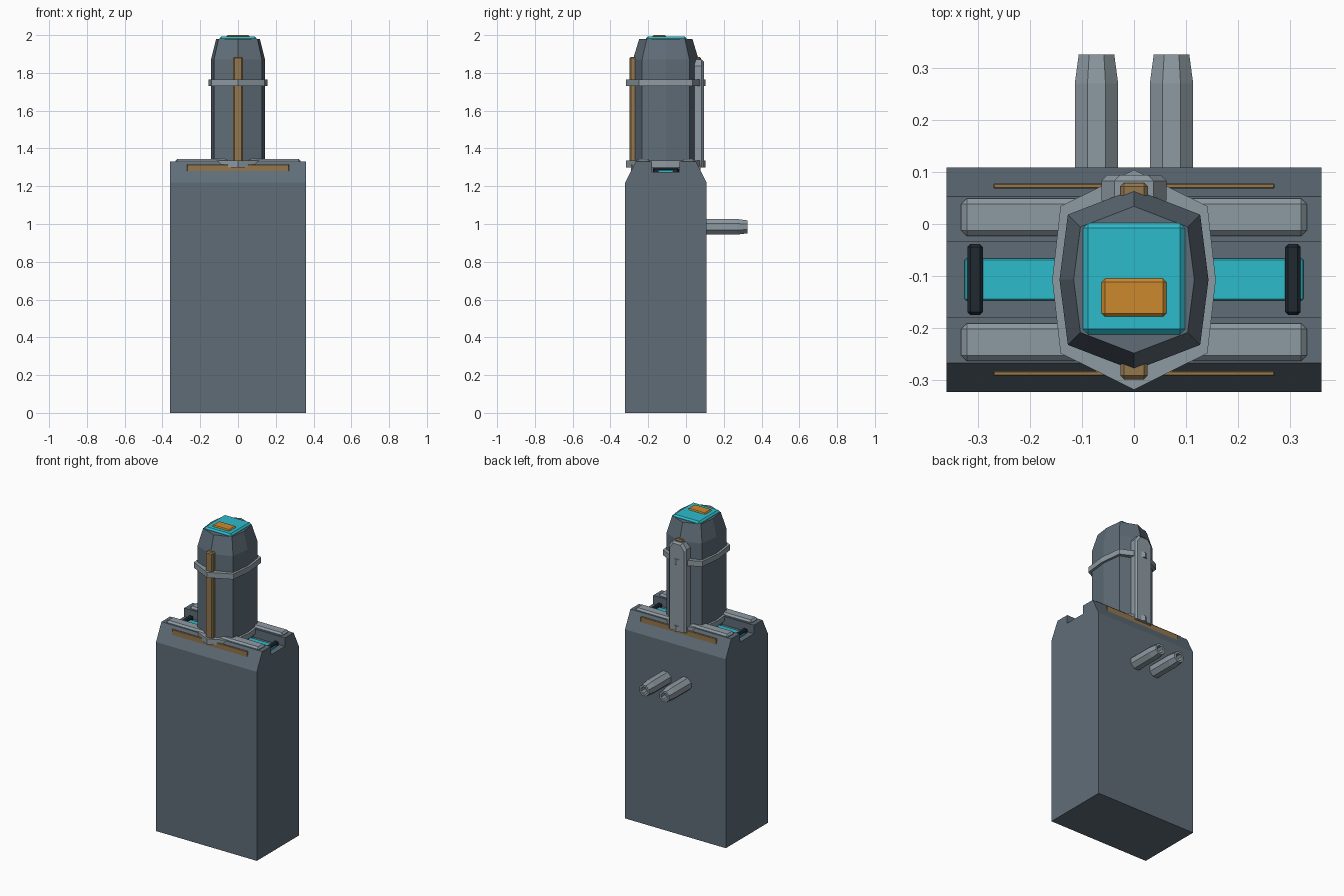
import bpy, bmesh, math
from mathutils import Vector

cube = bpy.data.objects.get("Cube")
if cube:
    bpy.data.objects.remove(cube, do_unlink=True)


def material(name, rgb):
    m = bpy.data.materials.new(name)
    m.use_nodes = True
    m.diffuse_color = (*rgb, 1)
    m.node_tree.nodes["Principled BSDF"].inputs["Base Color"].default_value = (*rgb, 1)
    return m


SLATE = material("slate", (0.115, 0.152, 0.187))
GREY = material("light grey", (0.27, 0.325, 0.36))
CYAN = material("cyan", (0.027, 0.5, 0.6))
ORANGE = material("orange", (0.6, 0.25, 0.027))
BRONZE = material("bronze", (0.29, 0.185, 0.075))
BLACK = material("black", (0.014, 0.021, 0.03))


def finish(name, bm, mat):
    bmesh.ops.recalc_face_normals(bm, faces=bm.faces)
    mesh = bpy.data.meshes.new(name)
    bm.to_mesh(mesh)
    bm.free()
    mesh.materials.append(mat)
    obj = bpy.data.objects.new(name, mesh)
    bpy.context.collection.objects.link(obj)
    return obj


def box(name, lo, hi, mat, bevel=0.0):
    bm = bmesh.new()
    bmesh.ops.create_cube(bm, size=1)
    lo, hi = Vector(lo), Vector(hi)
    for v in bm.verts:
        v.co = (lo + hi) / 2 + v.co * (hi - lo)
    if bevel:
        bmesh.ops.bevel(bm, geom=bm.edges[:], offset=bevel, segments=1, affect='EDGES')
    return finish(name, bm, mat)


def loft(name, rings, mat):
    """Skin a stack of matching point loops and cap both ends."""
    bm = bmesh.new()
    loops = [[bm.verts.new(p) for p in ring] for ring in rings]
    n = len(loops[0])
    for a, b in zip(loops, loops[1:]):
        for i in range(n):
            j = (i + 1) % n
            bm.faces.new((a[i], a[j], b[j], b[i]))
    bm.faces.new(loops[0])
    bm.faces.new(loops[-1])
    return finish(name, bm, mat)


MID = -0.107  # depth of the tower axis

# Main body: chamfered shoulders and a channel along the top
half = [(0.215, 0), (0.215, 1.22), (0.16, 1.33), (0.072, 1.33), (0.072, 1.275)]
section = [(MID + y, z) for y, z in half] + [(MID - y, z) for y, z in reversed(half)]
loft("body", [[(x, y, z) for y, z in section] for x in (-0.36, 0.36)], SLATE)

# Deck plates, shoulder strips, channel bar and its clamps
for label, s in (("front", -1), ("back", 1)):
    y = MID + s * 0.12
    box(label + "_deck_plate", (-0.332, y - 0.036, 1.315), (0.332, y + 0.036, 1.345), GREY, 0.011)
    y = MID + s * 0.18
    box(label + "_shoulder_strip", (-0.27, y - 0.005, 1.27), (0.27, y + 0.005, 1.315), BRONZE, 0.002)
box("channel_bar", (-0.325, -0.147, 1.265), (0.325, -0.066, 1.286), CYAN, 0.003)
for label, s in (("left", 1), ("right", -1)):
    x = s * 0.305
    box(label + "_clamp", (x - 0.015, -0.175, 1.26), (x + 0.015, -0.038, 1.298), BLACK, 0.006)


# Tower: elongated eight-sided column with a tapered head
def octagon(side, corner, corner_y, end, z, k=1.0):
    pts = [(side, 0), (corner, corner_y), (0, end), (-corner, corner_y),
           (-side, 0), (-corner, -corner_y), (0, -end), (corner, -corner_y)]
    return [(x * k, MID + y * k, z) for x, y in pts]


shaft = (0.143, 0.127, 0.125, 0.174)
loft("tower", [octagon(*shaft, 1.26), octagon(*shaft, 1.87),
               octagon(*shaft, 1.98, 0.81)], SLATE)
for label, z in (("lower", 1.30), ("upper", 1.73)):
    collar = (0.157, 0.141, 0.141, 0.211)
    loft(label + "_collar", [octagon(*collar, z), octagon(*collar, z + 0.035)], GREY)

# Tower fittings
box("front_rail", (-0.026, -0.298, 1.31), (0.026, -0.25, 1.885), BRONZE, 0.007)
box("back_rail", (-0.026, 0.03, 1.31), (0.026, 0.079, 1.885), BRONZE, 0.007)


def panel_outline(y, inset):
    w, t, c = 0.062 - inset, 1.872 - inset, 0.025
    return [(-w, y, 1.3), (w, y, 1.3), (w, y, t - 0.035), (w - c, y, t),
            (c - w, y, t), (-w, y, t - 0.035)]


loft("back_panel", [panel_outline(0.045, 0), panel_outline(0.083, 0),
                    panel_outline(0.094, 0.011)], GREY)

# Head cap and button
box("top_cap", (-0.098, -0.212, 1.965), (0.098, 0.002, 1.993), CYAN, 0.01)
box("top_button", (-0.062, -0.178, 1.982), (0.062, -0.105, 2.0), ORANGE, 0.006)

# Hollow tapered back tubes
tube = [(0.045, 0.09), (0.045, 0.27), (0.037, 0.325), (0.023, 0.325), (0.023, 0.285)]
for label, s in (("left", 1), ("right", -1)):
    rings = []
    for r, y in tube:
        angles = [math.tau * (i + 0.5) / 8 for i in range(8)]
        rings.append([(s * 0.072 + r * math.cos(a), y, 0.985 + r * math.sin(a)) for a in angles])
    loft(label + "_back_tube", rings, GREY)
